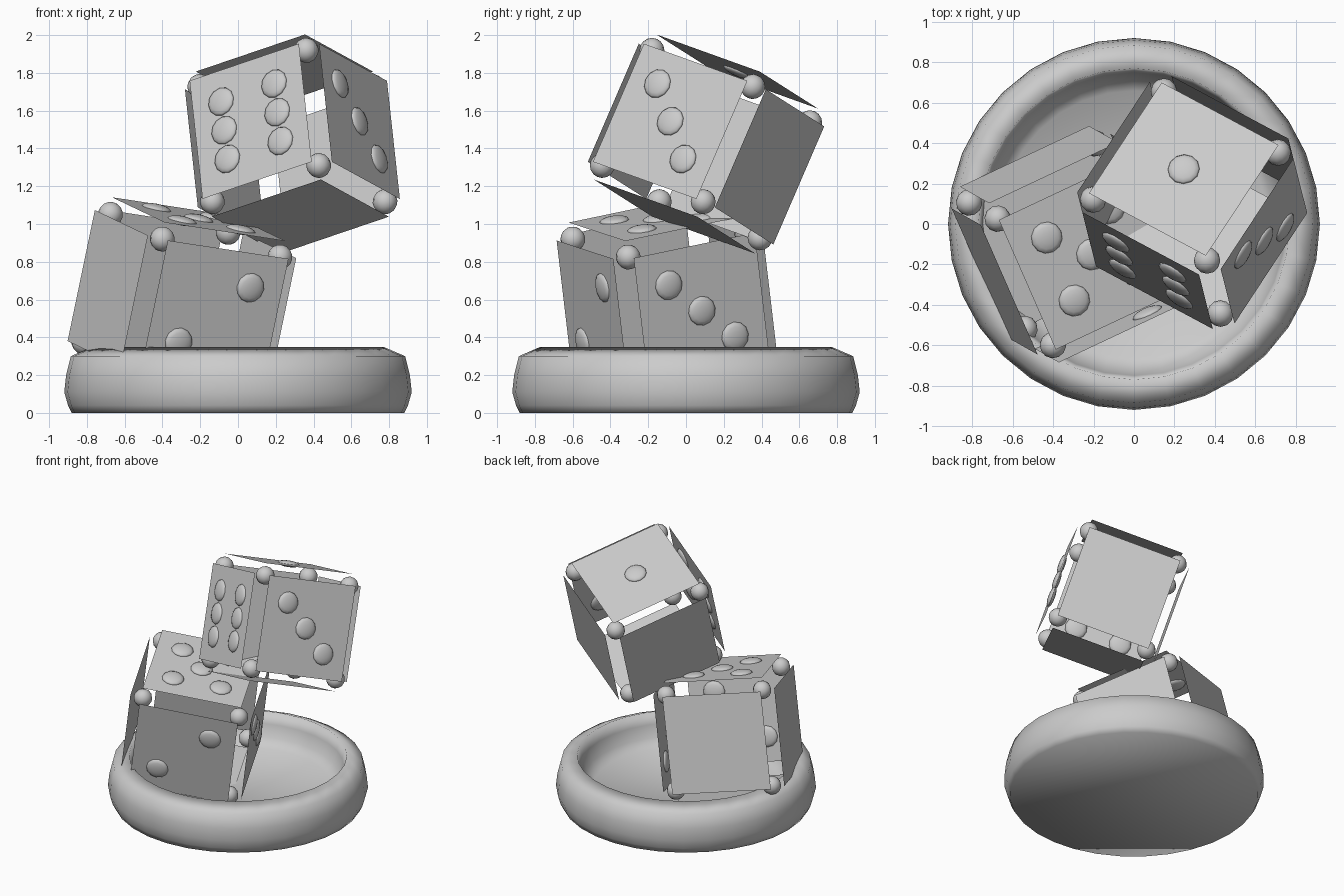
import bpy, bmesh, math
from mathutils import Matrix, Vector

cube = bpy.data.objects.get("Cube")
if cube:
    bpy.data.objects.remove(cube)

grey = bpy.data.materials.new("plain grey")
grey.use_nodes = True
COLOUR = (0.6, 0.6, 0.6, 1)
grey.diffuse_color = COLOUR
grey.node_tree.nodes["Principled BSDF"].inputs["Base Color"].default_value = COLOUR


def add_object(name, bm, matrix=Matrix(), smooth=True):
    mesh = bpy.data.meshes.new(name)
    for face in bm.faces:
        face.smooth = smooth
    bm.to_mesh(mesh)
    bm.free()
    mesh.materials.append(grey)
    obj = bpy.data.objects.new(name, mesh)
    obj.matrix_world = matrix
    bpy.context.collection.objects.link(obj)
    return obj


# Shallow round dish, turned from a profile of (radius, height)
def dish(profile, sides=32):
    bm = bmesh.new()
    rings = []
    for radius, height in profile:
        rings.append([bm.verts.new((radius * math.cos(k * math.tau / sides),
                                    radius * math.sin(k * math.tau / sides), height))
                      for k in range(sides)])
    for low, high in zip(rings, rings[1:]):
        for k in range(sides):
            n = (k + 1) % sides
            bm.faces.new((low[k], low[n], high[n], high[k]))
    bm.faces.new(rings[0][::-1])
    bm.faces.new(rings[-1])
    add_object("dish", bm)


dish([(0.88, 0), (0.9, 0.04), (0.92, 0.11), (0.91, 0.2), (0.885, 0.3), (0.77, 0.35),
      (0.75, 0.26), (0.72, 0.17), (0.66, 0.11)])

# Each side of a die: rotation taking the local +z side to that side
SIDES = {
    "top": Matrix(),
    "bottom": Matrix.Rotation(math.pi, 4, 'X'),
    "front": Matrix.Rotation(math.pi / 2, 4, 'X'),
    "back": Matrix.Rotation(-math.pi / 2, 4, 'X'),
    "right": Matrix.Rotation(math.pi / 2, 4, 'Z') @ Matrix.Rotation(math.pi / 2, 4, 'X'),
    "left": Matrix.Rotation(-math.pi / 2, 4, 'Z') @ Matrix.Rotation(math.pi / 2, 4, 'X'),
}

# Pip layouts in grid steps, seen facing the side
ONE = [(0, 0)]
TWO = [(-1, -1), (1, 1)]
THREE = [(-1, 1), (0, 0), (1, -1)]
FIVE = ONE + [(x, y) for x in (-1, 1) for y in (-1, 1)]
SIX = [(x, y) for x in (-1, 1) for y in (-1, 0, 1)]


def ball(bm, centre, radius, flat=1):
    bmesh.ops.create_uvsphere(
        bm, u_segments=12, v_segments=8, radius=radius,
        matrix=Matrix.Translation(centre) @ Matrix.Diagonal((1, 1, flat, 1)))


def die(name, centre, right, back, size, pips):
    x = Vector(right).normalized()
    z = x.cross(Vector(back)).normalized()
    frame = Matrix((x, z.cross(x), z)).transposed().to_4x4()
    frame = Matrix.Translation(centre) @ frame
    corner, half, reach, step = (size * k for k in (0.5, 0.513, 0.63, 0.249))

    # Floating side plates with flattened pips
    for side, turn in SIDES.items():
        place = frame @ turn @ Matrix.Translation((0, 0, reach))
        bm = bmesh.new()
        bmesh.ops.create_grid(bm, x_segments=1, y_segments=1, size=half)
        add_object(f"{name}_{side}_plate", bm, place, smooth=False)
        if side in pips:
            bm = bmesh.new()
            for px, py in pips[side]:
                ball(bm, (px * step, py * step, 0), 0.079, 0.3)
            add_object(f"{name}_{side}_pips", bm, place)

    # Corner balls
    bm = bmesh.new()
    for i in range(8):
        ball(bm, [corner if i >> axis & 1 else -corner for axis in range(3)], 0.066)
    add_object(f"{name}_corner_balls", bm, frame)


die("upper_die", (0.288, 0.106, 1.423), (0.845, -0.452, 0.287), (0.53, 0.8, -0.287),
    0.667, {"top": ONE, "front": SIX, "right": THREE})
die("lower_die", (-0.297, -0.1, 0.6), (0.897, 0.422, -0.137), (-0.387, 0.902, 0.187),
    0.695, {"top": FIVE, "front": TWO, "right": THREE})
